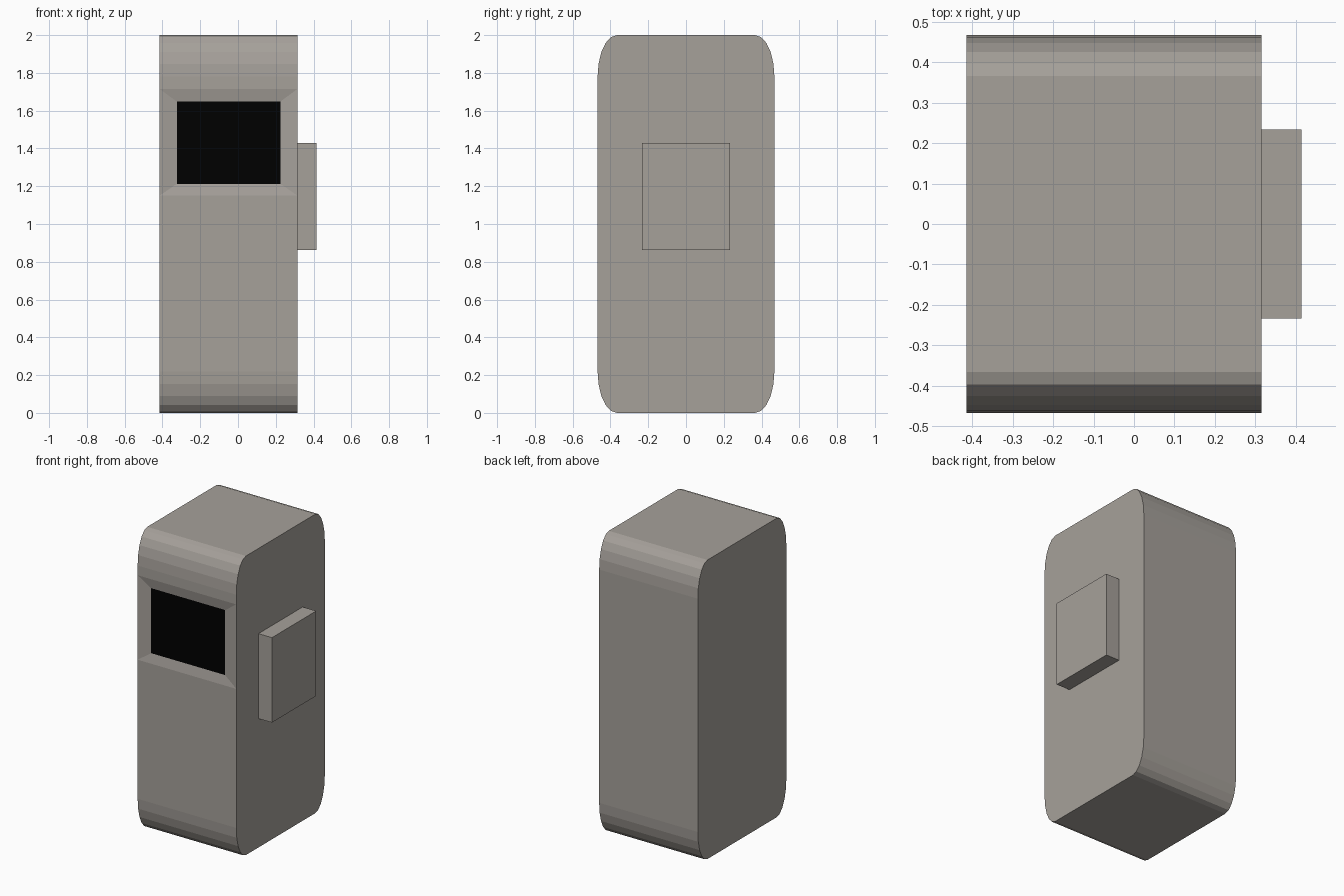
import bpy, bmesh, math

if "Cube" in bpy.data.objects:
    bpy.data.objects.remove(bpy.data.objects["Cube"])

X0, X1 = -0.415, 0.315          # body sides
HALF_DEPTH, HEIGHT = 0.468, 2.0
RY, RZ, STEPS = 0.102, 0.22, 5  # elliptical corner rounding
FRAME_Z = (1.15, 1.715)         # bezel outer edge
SCREEN_X, SCREEN_Z = (-0.324, 0.224), (1.213, 1.648)
SCREEN_Y = -HALF_DEPTH + 0.013


def make_material(name, color):
    mat = bpy.data.materials.new(name)
    mat.diffuse_color = (*color, 1.0)
    mat.use_nodes = True
    mat.node_tree.nodes["Principled BSDF"].inputs["Base Color"].default_value = mat.diffuse_color
    return mat


def add_object(name, bm, mat):
    mesh = bpy.data.meshes.new(name)
    bm.to_mesh(mesh)
    bm.free()
    mesh.materials.append(mat)
    obj = bpy.data.objects.new(name, mesh)
    bpy.context.collection.objects.link(obj)
    return obj


def corner(cy, cz, start):
    """Quarter ellipse running counter-clockwise from a start angle."""
    angles = [math.radians(start + 90 * i / STEPS) for i in range(STEPS + 1)]
    return [(cy + RY * math.cos(a), cz + RZ * math.sin(a)) for a in angles]


casing = make_material("warm_grey", (0.38, 0.355, 0.324))
black = make_material("black", (0.0, 0.0, 0.0))

# Side profile (y, z), with two extra points on the front for the bezel
cy, top, low = HALF_DEPTH - RY, HEIGHT - RZ, RZ
profile = (corner(cy, top, 0) + corner(-cy, top, 90)
           + [(-HALF_DEPTH, FRAME_Z[1]), (-HALF_DEPTH, FRAME_Z[0])]
           + corner(-cy, low, 180) + corner(cy, low, 270))

# Body: profile swept from side to side
bm = bmesh.new()
rings = [[bm.verts.new((x, y, z)) for y, z in profile] for x in (X0, X1)]
count = len(profile)
for ring in rings:
    bm.faces.new(ring)
panel = None
for i in range(count):
    j = (i + 1) % count
    face = bm.faces.new((rings[0][i], rings[0][j], rings[1][j], rings[1][i]))
    if i == 2 * (STEPS + 1):
        panel = face

# Sunken bezel sloping in to the screen opening
bm.normal_update()
bmesh.ops.inset_individual(bm, faces=[panel], thickness=0.05)
mid_z = sum(FRAME_Z) / 2
for v in panel.verts:
    v.co = (SCREEN_X[v.co.x > (X0 + X1) / 2], SCREEN_Y, SCREEN_Z[v.co.z > mid_z])
bmesh.ops.recalc_face_normals(bm, faces=bm.faces)
bmesh.ops.delete(bm, geom=[panel], context='FACES_ONLY')
add_object("body", bm, casing)

# Screen panel filling the opening
bm = bmesh.new()
(xa, xb), (za, zb) = SCREEN_X, SCREEN_Z
bm.faces.new([bm.verts.new((x, SCREEN_Y, z))
              for x, z in ((xa, za), (xb, za), (xb, zb), (xa, zb))])
add_object("screen", bm, black)

# Raised plate on the right side
bm = bmesh.new()
bmesh.ops.create_cube(bm, size=1.0)
bmesh.ops.scale(bm, vec=(0.415 - X1, 0.468, 0.568), verts=bm.verts)
bmesh.ops.translate(bm, vec=((0.415 + X1) / 2, 0, 1.146), verts=bm.verts)
add_object("side_plate", bm, casing)
